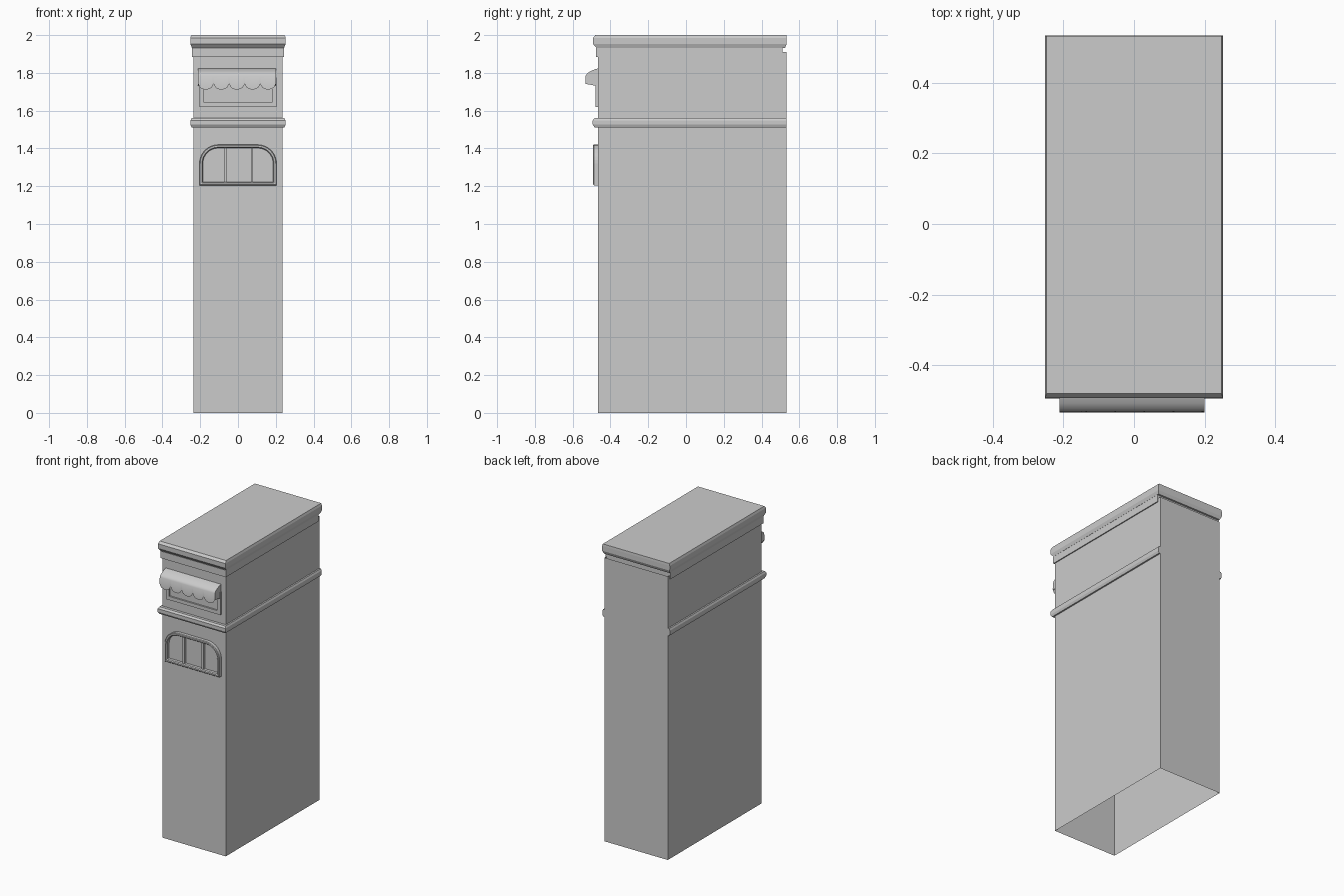
import bpy, bmesh, math

if "Cube" in bpy.data.objects:
    bpy.data.objects.remove(bpy.data.objects["Cube"])

HX, FRONT, BACK = 0.236, -0.467, 0.531   # main wall planes


def build(name, rings, closed=True, cap_start=False, cap_end=False, loop=False):
    """Bridge equal-length rings of points into one mesh."""
    bm = bmesh.new()
    rows = [[bm.verts.new(p) for p in r] for r in rings]
    n = len(rows[0])
    pairs = list(zip(rows, rows[1:])) + ([(rows[-1], rows[0])] if loop else [])
    for a, b in pairs:
        for i in range(n if closed else n - 1):
            j = (i + 1) % n
            bm.faces.new((a[i], a[j], b[j], b[i]))
    if cap_start:
        bm.faces.new(rows[0])
    if cap_end:
        bm.faces.new(rows[-1])
    bmesh.ops.recalc_face_normals(bm, faces=bm.faces)
    me = bpy.data.meshes.new(name)
    bm.to_mesh(me)
    bm.free()
    ob = bpy.data.objects.new(name, me)
    bpy.context.collection.objects.link(ob)
    return ob


def rect(hx, y0, y1, z):
    return [(-hx, y0, z), (hx, y0, z), (hx, y1, z), (-hx, y1, z)]


def box(name, x0, x1, y0, y1, z0, z1):
    ring = lambda z: [(x0, y0, z), (x1, y0, z), (x1, y1, z), (x0, y1, z)]
    return build(name, [ring(z0), ring(z1)], cap_start=True, cap_end=True)


# Hollow walls, open underneath
build("walls", [rect(HX, FRONT, BACK, 0), rect(HX, FRONT, BACK, 1.91)])

# Roof slab with fascia and moulded cornice: half width, front, back, height
roof = [(0.243, -0.477, 0.511, 1.885), (0.243, -0.477, 0.511, 1.932),
        (0.244, -0.474, 0.524, 1.932), (0.252, -0.492, 0.533, 1.953),
        (0.2525, -0.493, 0.533, 1.985), (0.247, -0.480, 0.532, 2.0)]
build("roof_cornice", [rect(*r) for r in roof], cap_start=True, cap_end=True)

# Belt moulding along three sides: (side offset, front offset, height)
belt = [(0, 0, 1.512), (0.010, 0.018, 1.512), (0.016, 0.027, 1.527),
        (0.016, 0.027, 1.548), (0.010, 0.018, 1.56), (0, 0, 1.56)]
path = [(-1, BACK), (-1, None), (1, None), (1, BACK)]
build("belt_moulding",
      [[(s * (HX + dx), FRONT - dy if y is None else y, z) for dx, dy, z in belt]
       for s, y in path], cap_start=True, cap_end=True)


# Round-topped window frame
def arch(inset, y):
    hx, z0, z1, r = 0.204 - inset, 1.205 + inset, 1.42 - inset, 0.1 - inset
    pts = [(-hx, y, z0), (hx, y, z0)]
    for cx, start in ((hx - r, 0), (-hx + r, 90)):
        for k in range(9):
            a = math.radians(start + k * 90 / 8)
            pts.append((cx + r * math.cos(a), y, z1 - r + r * math.sin(a)))
    return pts


build("window_frame", [arch(0, FRONT), arch(0, -0.488), arch(0.004, -0.492),
                       arch(0.013, -0.492), arch(0.018, -0.486),
                       arch(0.018, FRONT)])
for i, x in enumerate((-0.067, 0.074)):
    box(f"window_bar_{i + 1}", x - 0.006, x + 0.006, -0.484, FRONT, 1.22, 1.405)


# Sign frame beneath the awning
def panel(inset, y):
    x0, x1, z0, z1 = -0.203 + inset, 0.204 - inset, 1.62 + inset, 1.775 - inset
    return [(x0, y, z0), (x1, y, z0), (x1, y, z1), (x0, y, z1)]


build("sign_frame", [panel(0, FRONT), panel(0, -0.478), panel(0.024, -0.478),
                     panel(0.024, FRONT)])

# Scalloped awning with closed ends
X0, X1, SCALLOPS, STEPS = -0.211, 0.2, 5, 8
top = [(FRONT, 1.823), (-0.485, 1.818), (-0.508, 1.808),
       (-0.524, 1.797), (-0.531, 1.785)]
strips = []
for i in range(SCALLOPS * STEPS + 1):
    x = X0 + (X1 - X0) * i / (SCALLOPS * STEPS)
    t = 2 * ((i % STEPS) / STEPS) - 1
    hem = 1.742 - 0.03 * math.sqrt(max(0, 1 - t * t))
    strips.append([(x, y, z) for y, z in top] + [(x, -0.533, hem)])
cloth = build("awning", strips, closed=False)
cloth.data.shade_smooth()
for name, x in (("awning_end_left", X0), ("awning_end_right", X1)):
    side = top + [(-0.533, 1.742), (FRONT, 1.73)]
    s = 0.003 if x < 0 else -0.003
    build(name, [[(x, y, z) for y, z in side], [(x + s, y, z) for y, z in side]],
          cap_start=True, cap_end=True)
